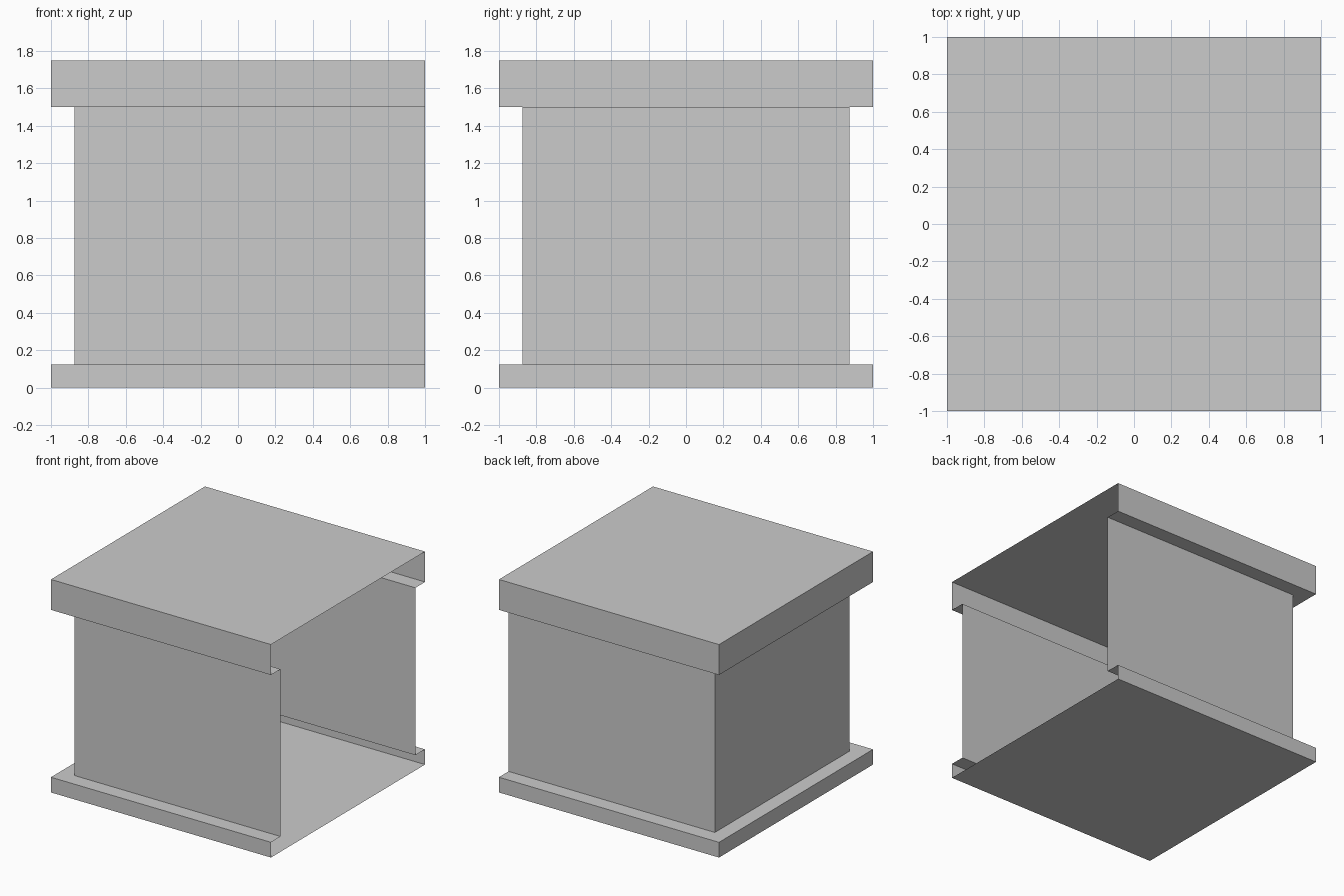
import bpy
import bmesh

if "Cube" in bpy.data.objects:
    bpy.data.objects.remove(bpy.data.objects["Cube"])


def shell(name, profile, cap=None):
    """Stack U-shaped rings (open at +x) from (half width, z) points, optionally closed by a flat plate."""
    bm = bmesh.new()
    rings = [[bm.verts.new((x, y, z)) for x, y in ((1, -h), (-h, -h), (-h, h), (1, h))]
             for h, z in profile]
    for lo, up in zip(rings, rings[1:]):
        for i in range(3):
            bm.faces.new((lo[i + 1], lo[i], up[i], up[i + 1]))
    if cap == "bottom":
        bm.faces.new(rings[0])
    elif cap == "top":
        bm.faces.new(rings[-1][::-1])
    mesh = bpy.data.meshes.new(name)
    bm.to_mesh(mesh)
    bm.free()
    obj = bpy.data.objects.new(name, mesh)
    bpy.context.collection.objects.link(obj)
    return obj


# Floor plate with its rim and inward ledge
shell("base", [(1, 0), (1, 0.125), (0.875, 0.125)], "bottom")

# Three thin walls, open on the right side
shell("walls", [(0.875, 0.125), (0.875, 1.5)])

# Overhanging roof with underside ledge and rim
shell("roof", [(0.875, 1.5), (1, 1.5), (1, 1.75)], "top")
